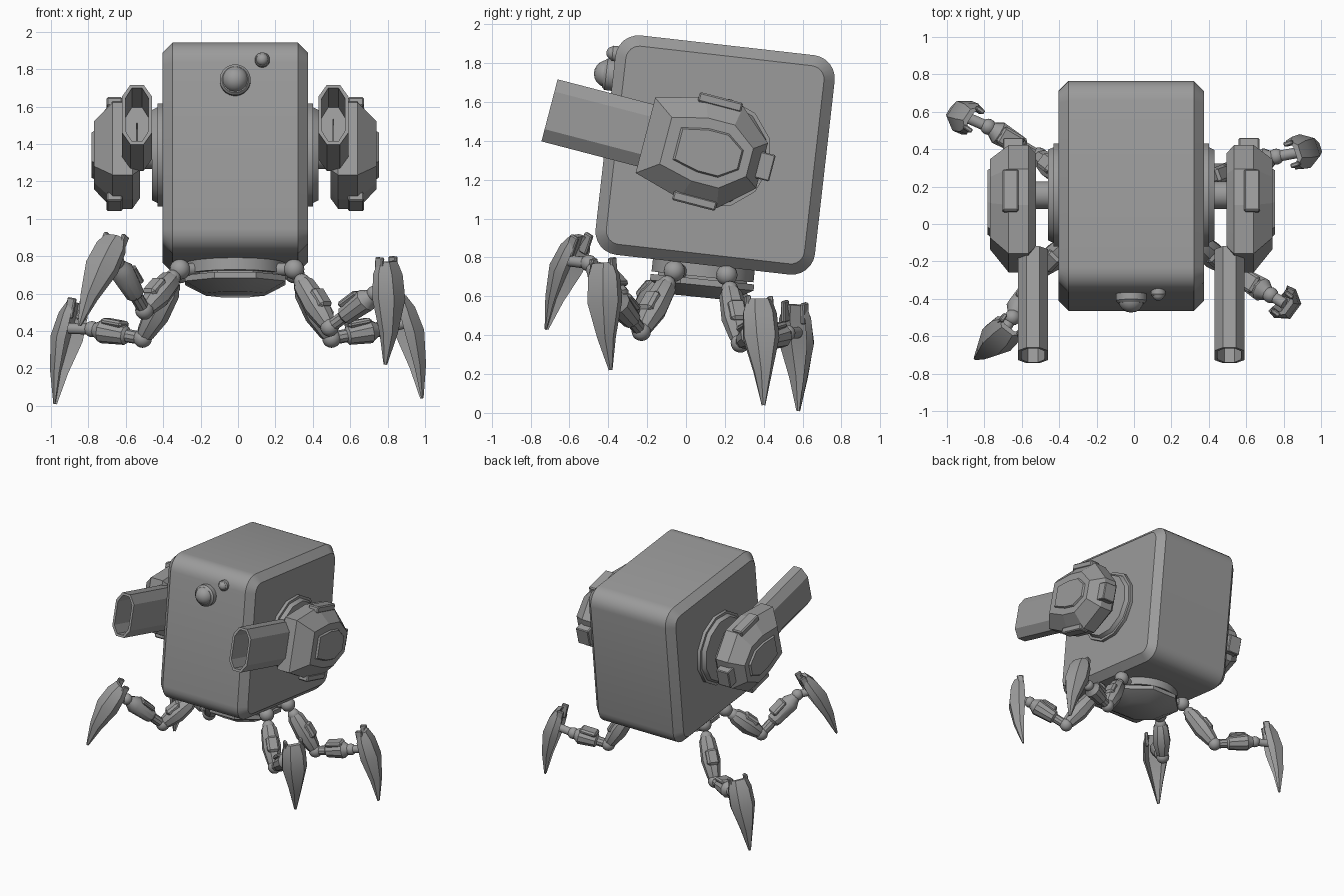
import bpy, bmesh, math
from mathutils import Vector, Matrix

if "Cube" in bpy.data.objects:
    bpy.data.objects.remove(bpy.data.objects["Cube"])

CX = -0.015                                   # middle plane of body and guns
grey = bpy.data.materials.new("grey metal")
grey.diffuse_color = (0.33, 0.33, 0.33, 1)
grey.use_nodes = True
grey.node_tree.nodes["Principled BSDF"].inputs["Base Color"].default_value = grey.diffuse_color


def finish(bm, name, matrix=None, angle=30):
    if matrix:
        bm.transform(matrix)
    bmesh.ops.recalc_face_normals(bm, faces=bm.faces)
    me = bpy.data.meshes.new(name)
    bm.to_mesh(me)
    bm.free()
    me.materials.append(grey)
    me.polygons.foreach_set("use_smooth", [True] * len(me.polygons))
    me.set_sharp_from_angle(angle=math.radians(angle))
    ob = bpy.data.objects.new(name, me)
    bpy.context.collection.objects.link(ob)
    return ob


def loft(rings, name, matrix=None, angle=30, closed=False):
    """Skin a list of equal-length rings, capped or joined end to start."""
    bm = bmesh.new()
    vs = [[bm.verts.new(p) for p in r] for r in rings]
    n = len(vs[0])
    pairs = list(zip(vs, vs[1:])) + ([(vs[-1], vs[0])] if closed else [])
    for a, b in pairs:
        for i in range(n):
            bm.faces.new((a[i], a[(i + 1) % n], b[(i + 1) % n], b[i]))
    if not closed:
        bm.faces.new(vs[0])
        bm.faces.new(vs[-1])
    return finish(bm, name, matrix, angle)


def tube(a, b, profile, name, sides=12):
    """Turned part from a to b; profile = (fraction, radius) pairs."""
    a, b = Vector(a), Vector(b)
    rot = (b - a).to_track_quat('Z', 'Y').to_matrix().to_4x4()
    ring = [(math.cos(2 * math.pi * (i + .5) / sides), math.sin(2 * math.pi * (i + .5) / sides))
            for i in range(sides)]
    length = (b - a).length
    return loft([[(r * c, r * s, t * length) for c, s in ring] for t, r in profile],
                name, Matrix.Translation(a) @ rot, 35)


def ball(p, r, name):
    bm = bmesh.new()
    bmesh.ops.create_uvsphere(bm, u_segments=16, v_segments=10, radius=r)
    return finish(bm, name, Matrix.Translation(p), 60)


def box(size, name, matrix, bevel=0):
    bm = bmesh.new()
    bmesh.ops.create_cube(bm, size=1, matrix=Matrix.Diagonal((*size, 1)))
    if bevel:
        bmesh.ops.bevel(bm, geom=bm.edges[:], offset=bevel, segments=1, affect='EDGES')
    return finish(bm, name, matrix)


# Body: rounded square extruded across x, chamfered rim, leaning back
def rounded(h, r, x, steps=6):
    pts = []
    for k, (sy, sz) in enumerate([(1, 1), (-1, 1), (-1, -1), (1, -1)]):
        for i in range(steps + 1):
            t = math.pi / 2 * (k + i / steps)
            pts.append((x, sy * (h - r) + r * math.cos(t), sz * (h - r) + r * math.sin(t)))
    return pts


lean = Matrix.Translation((CX, 0.15, 1.327)) @ Matrix.Rotation(math.radians(-6.5), 4, 'X')
loft([rounded(.513, .07, -.39), rounded(.568, .12, -.335),
      rounded(.568, .12, .335), rounded(.513, .07, .39)], "body", lean)

# Eyes on the front
for x, z, r in [(0, .35, .083), (.145, .46, .04)]:
    p = lean @ Vector((x, -.55, z))
    q = lean @ Vector((x, -.568 - r * .6, z))
    tube(p, q, [(0, r), (.8, r), (1, r * .85)], "eye_ring", 24)
    ball(q + Vector((0, r * .25, 0)), r * .85, "eye_lens")

# Hub below the body
tube((CX, .10, .84), (CX, .075, .595),
     [(0, .25), (.62, .25), (.62, .29), (.75, .29), (1, .17)], "hub", 8)
tube((CX, .10, .84), (CX, .085, .70), [(0, .265), (1, .265)], "hub_collar", 32)

# Gun arms, local frame: x outward, y rearward, z up
outline = [(-.35, .20), (-.10, .27), (.10, .27), (.27, .12),
           (.27, -.12), (.10, -.27), (-.10, -.27), (-.35, -.20)]
barrel_side = [(.08, .10), (.035, .165), (-.035, .165), (-.08, .10),
               (-.08, -.10), (-.035, -.165), (.035, -.165), (.08, -.10)]


def poly(x, sy, sz, dy=0):
    return [(x, y * sy + dy, z * sz) for y, z in outline]


def barrel_ring(y, s):
    return [(.525 + x * s, y, z * (s + 1) / 2 if s < 1 else z) for x, z in barrel_side]


for s in (1, -1):
    side = Matrix.Translation((CX, 0, 0)) @ Matrix.Diagonal((s, 1, 1, 1))
    arm = side @ Matrix.Translation((0, .13, 1.34)) @ Matrix.Rotation(math.radians(-14.6), 4, 'X')
    mount = Vector((CX, .155, 1.34))
    tube(mount + Vector((s * .37, 0, 0)), mount + Vector((s * .445, 0, 0)),
         [(0, .285), (.6, .285), (.6, .265), (1, .25)], "shoulder_plate", 12)
    tube(mount + Vector((s * .42, 0, 0)), mount + Vector((s * .54, 0, 0)),
         [(0, .075), (1, .075)], "shoulder_axle", 16)
    loft([poly(.51, .86, .8), poly(.55, 1, 1), poly(.655, 1, 1), poly(.755, .72, .62, .01)],
         "gun_pod", arm, 10)
    loft([poly(.75, .56, .44, .01), poly(.768, .52, .40, .01)], "pod_panel", arm, 10)
    loft([barrel_ring(-.30, 1), barrel_ring(-.86, 1), barrel_ring(-.86, .78), barrel_ring(-.45, .78),
          barrel_ring(-.45, .02), barrel_ring(-.30, .02)], "gun_barrel", arm, 20, closed=True)
    for sz in (1, -1):
        box((.085, .23, .05), "pod_rib", arm @ Matrix.Translation((.645, -.02, sz * .262)), .008)
    box((.11, .09, .14), "pod_rear_block", arm @ Matrix.Translation((.63, .28, 0)), .006)


# Legs: hip, knee, ankle, then a bladed foot from tip to top
def foot(tip, top, outward):
    tip, top = Vector(tip), Vector(top)
    up = (top - tip).normalized()
    side = up.cross(outward).normalized()
    out = side.cross(up)
    section = [(-.05, .05), (.05, .05), (.095, -.02), (.085, -.07),
               (.05, -.01), (-.05, -.01), (-.085, -.07), (-.095, -.02)]
    length = (top - tip).length
    rings = []
    for t, w, d in [(0, .1, .12), (.30, .5, .6), (.62, 1, 1), (.85, .95, .85), (.97, .72, .45)]:
        c = tip + up * length * t + out * .03 * math.sin(math.pi * t)
        rings.append([c + side * x * w + out * y * d for x, y in section])
    loft(rings, "foot_blade", None, 20)
    # pair of prongs on the blade's upper edge
    basis = Matrix((side, out, up)).transposed().to_4x4()
    for sx in (1, -1):
        m = Matrix.Translation(top - up * .05 + side * sx * .06 - out * .02) @ basis
        box((.025, .05, .11), "foot_prong", m, .006)


legs = [((-.31, -.06, .73), (-.50, -.25, .51), (-.65, -.50, .77), (-.85, -.72, .43), (-.66, -.55, .92)),
        ((.30, -.06, .73), (.49, -.23, .42), (.73, -.38, .60), (.79, -.39, .22), (.81, -.44, .79)),
        ((-.31, .21, .71), (-.51, .36, .36), (-.78, .52, .41), (-.98, .58, .01), (-.87, .57, .57)),
        ((.30, .21, .71), (.50, .28, .36), (.76, .36, .41), (.985, .40, .04), (.86, .38, .60))]
for hip, knee, ankle, tip, top in legs:
    h, k, a = Vector(hip), Vector(knee), Vector(ankle)
    tube(Vector((h.x * .6, h.y * .7 + .03, h.z)), h, [(0, .035), (1, .035)], "hip_axle")
    ball(h, .055, "hip_joint")
    ball(h.lerp(k, .22), .045, "thigh_joint")
    tube(h.lerp(k, .18), k, [(0, .035), (.12, .06), (.55, .072), (.9, .05), (1, .035)], "thigh", 8)
    ball(k, .05, "knee_joint")
    tube(k, a, [(0, .035), (.3, .036), (.34, .052), (.8, .066), (.9, .045), (1, .03)], "shin", 10)
    # armour plate over the shin
    frame = (a - k).to_track_quat('Y', 'Z').to_matrix().to_4x4()
    box((.10, .13, .035), "shin_plate",
        Matrix.Translation(k.lerp(a, .58)) @ frame @ Matrix.Translation((0, 0, .055)), .012)
    box((.09, .12, .05), "thigh_plate", Matrix.Translation(h.lerp(k, .6)) @
        (k - h).to_track_quat('Y', 'Z').to_matrix().to_4x4() @ Matrix.Translation((0, 0, .05)), .015)
    ball(a, .043, "ankle_joint")
    outward = Vector((a.x - h.x, a.y - h.y, 0)).normalized()
    blade = Vector(tip).lerp(Vector(top), .72)
    tube(a, blade, [(0, .03), (1, .03)], "ankle_axle")
    foot(tip, top, outward)
